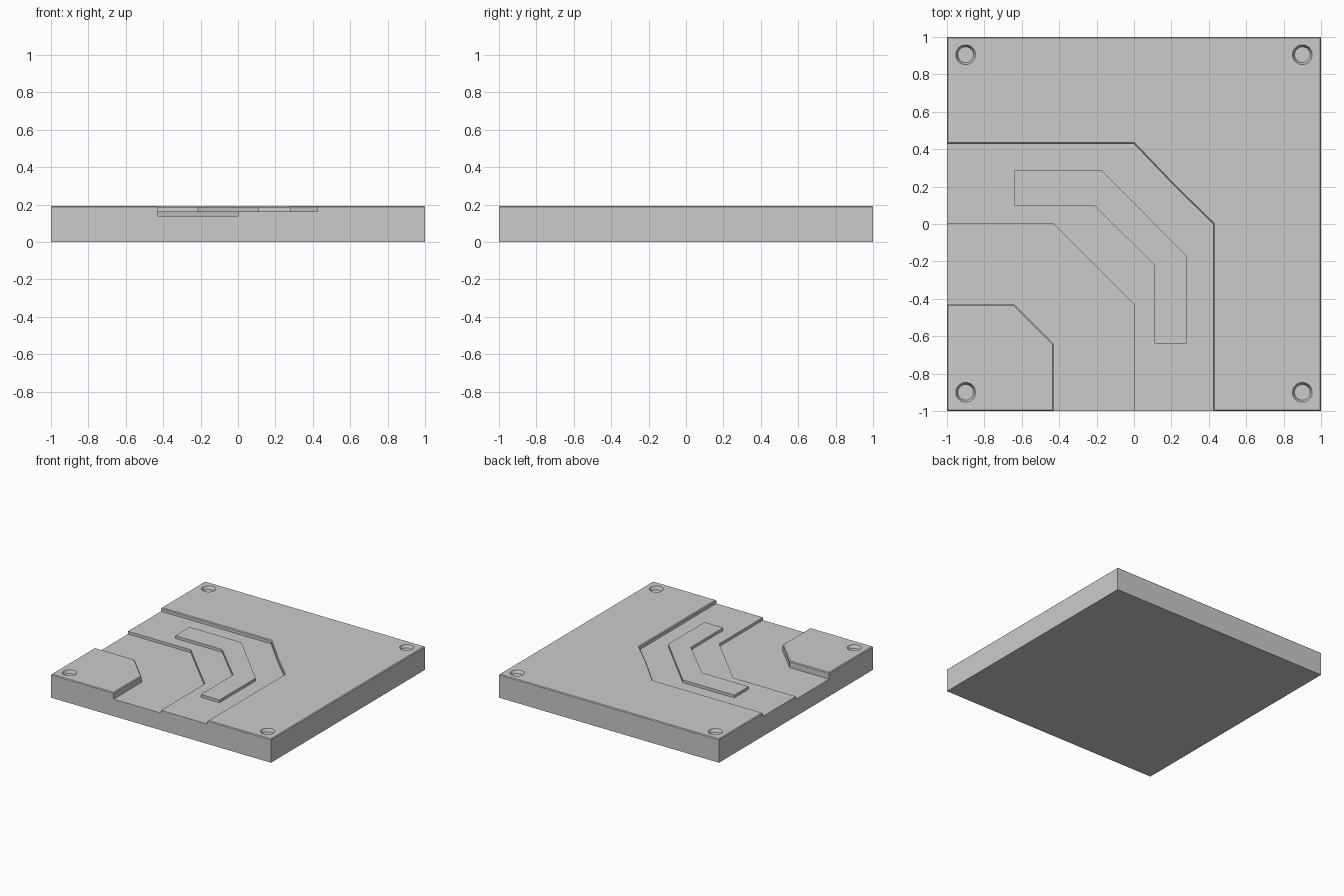
import bpy, bmesh
from mathutils import Matrix

if "Cube" in bpy.data.objects:
    bpy.data.objects.remove(bpy.data.objects["Cube"])

TOP = 0.193


def prism(name, pts, z0, z1):
    bm = bmesh.new()
    face = bm.faces.new([bm.verts.new((x, y, z0)) for x, y in pts])
    ext = bmesh.ops.extrude_face_region(bm, geom=[face])
    for v in ext["geom"]:
        if isinstance(v, bmesh.types.BMVert):
            v.co.z = z1
    bmesh.ops.recalc_face_normals(bm, faces=bm.faces)
    return to_object(name, bm)


def to_object(name, bm):
    me = bpy.data.meshes.new(name)
    bm.to_mesh(me)
    bm.free()
    ob = bpy.data.objects.new(name, me)
    bpy.context.collection.objects.link(ob)
    return ob


def cut(target, cutter):
    cutter.hide_render = True
    mod = target.modifiers.new("cut", "BOOLEAN")
    mod.operation = "DIFFERENCE"
    mod.solver = "EXACT"
    mod.object = cutter
    bpy.context.view_layer.objects.active = target
    bpy.ops.object.modifier_apply(modifier=mod.name)
    bpy.data.objects.remove(cutter)


# Square slab
slab = prism("base_slab", [(-1, -1), (1, -1), (1, 1), (-1, 1)], 0, TOP)

# Stepped bend: shallow outer band, then deeper inner band
E = 1.2
outer = [(-E, .43), (0, .43), (.22, .2), (.425, 0), (.425, -E)]
middle = [(-E, 0), (-.43, 0), (0, -.43), (0, -E)]
between = [(-E, -.2), (-.53, -.2), (-.2, -.53), (-.2, -E)]
inner = [(-E, -.43), (-.64, -.43), (-.43, -.64), (-.43, -E)]
cut(slab, prism("shallow_cutter", outer + between[::-1], .163, .3))
cut(slab, prism("deep_cutter", middle + inner[::-1], .14, .31))

# Softened upper rim
bm = bmesh.new()
bm.from_mesh(slab.data)
bmesh.ops.remove_doubles(bm, verts=bm.verts, dist=1e-5)
rim = [e for e in bm.edges if all(abs(v.co.z - TOP) < 1e-4 for v in e.verts)
       and len(e.link_faces) == 2 and e.calc_face_angle(0) > 0.5]
bmesh.ops.bevel(bm, geom=rim, offset=0.006, segments=1, affect="EDGES",
                clamp_overlap=True)
bm.to_mesh(slab.data)
bm.free()

# Tapered corner sockets
for x in (-.9, .9):
    for y in (-.9, .905):
        bm = bmesh.new()
        bmesh.ops.create_cone(bm, cap_ends=True, segments=32,
                              radius1=.042, radius2=.064, depth=.05,
                              matrix=Matrix.Translation((x, y, TOP)))
        cut(slab, to_object("socket_cutter", bm))

# Raised bent strip
prism("raised_strip", [(-.64, .285), (-.17, .285), (.28, -.17), (.28, -.64),
                       (.11, -.64), (.11, -.22), (-.215, .1), (-.64, .1)],
      .155, .186)
